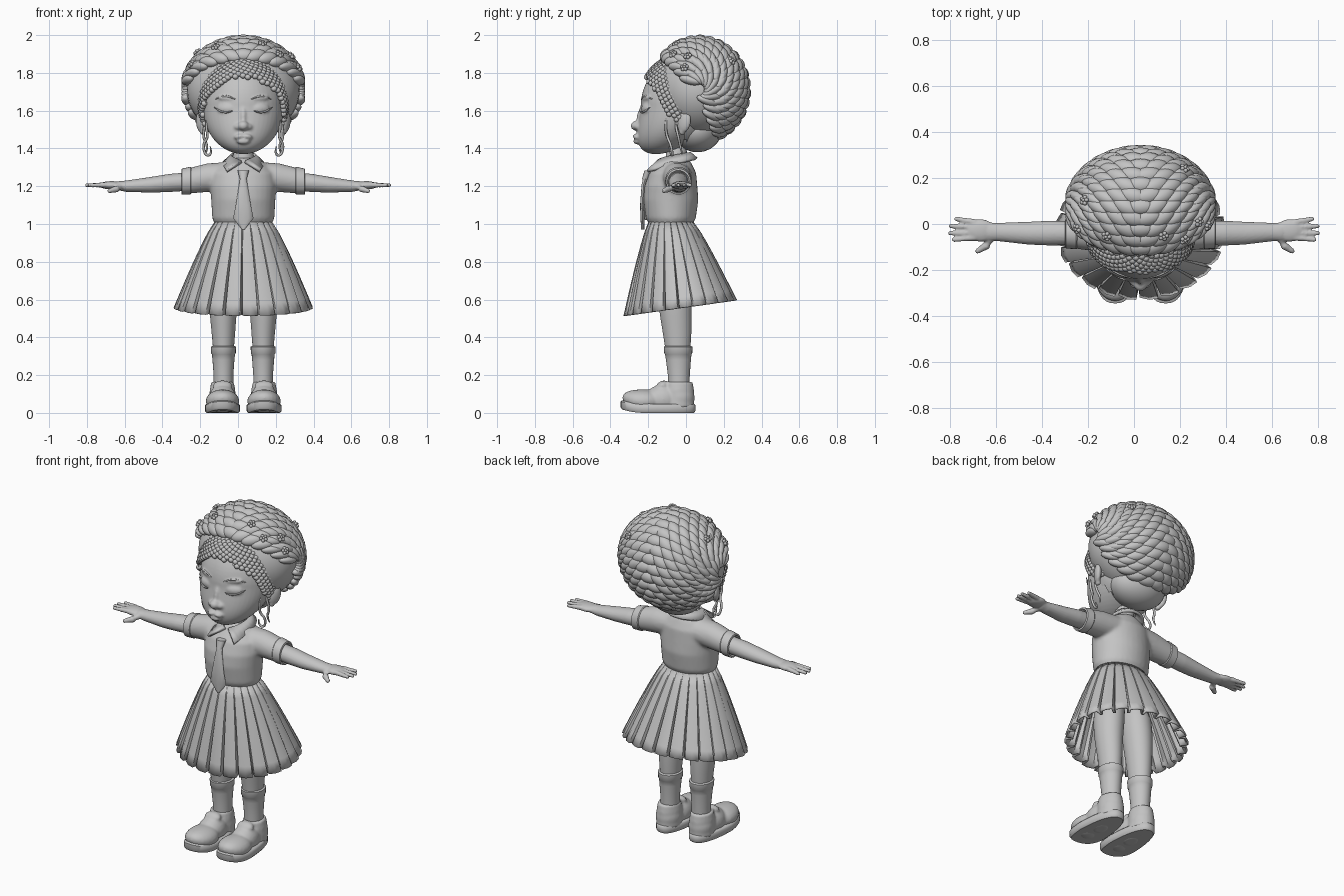
import bpy, bmesh
from math import sin, cos, pi, radians, sqrt, copysign
from mathutils import Matrix, Vector, Euler

if "Cube" in bpy.data.objects:
    bpy.data.objects.remove(bpy.data.objects["Cube"])

CX = 0.028  # body centre line
clay = bpy.data.materials.new("light grey")
clay.use_nodes = True
clay.diffuse_color = (0.55, 0.55, 0.55, 1)
clay.node_tree.nodes["Principled BSDF"].inputs["Base Color"].default_value = clay.diffuse_color


def ball(bm, pos, size, rot=(0, 0, 0), seg=16):
    m = Matrix.LocRotScale(Vector(pos), Euler(rot), Vector(size))
    bmesh.ops.create_uvsphere(bm, u_segments=seg, v_segments=seg * 2 // 3, radius=1, matrix=m)


def loft(bm, rings, axis="z", n=20, power=1.0):
    """Closed skin over elliptic rings (position, centre a, centre b, radius a, radius b)."""
    loops = []
    for p, ca, cb, ra, rb in rings:
        loop = []
        for i in range(n):
            c, s = cos(2 * pi * i / n), sin(2 * pi * i / n)
            a = ca + ra * copysign(abs(c) ** power, c)
            b = cb + rb * copysign(abs(s) ** power, s)
            loop.append(bm.verts.new((a, b, p) if axis == "z" else (p, a, b)))
        loops.append(loop)
    for lo, hi in zip(loops, loops[1:]):
        for i in range(n):
            bm.faces.new((lo[i], lo[i - 1], hi[i - 1], hi[i]))
    bm.faces.new(loops[0])
    bm.faces.new(loops[-1])


def capsule(bm, points, r0, r1):
    """Chain of overlapping balls along a path of points."""
    pts = [Vector(p) for p in points]
    for a, b in zip(pts, pts[1:]):
        for k in range(7):
            t = k / 6
            r = r0 + (r1 - r0) * t
            ball(bm, a.lerp(b, t), (r, r, r), seg=10)


def finish(name, bm, mirror=False, voxel=0, smooth=3, subsurf=0, solid=0, angle=60):
    if mirror:
        copy = bmesh.ops.duplicate(bm, geom=bm.verts[:] + bm.edges[:] + bm.faces[:])["geom"]
        for v in copy:
            if isinstance(v, bmesh.types.BMVert):
                v.co.x *= -1
    bmesh.ops.recalc_face_normals(bm, faces=bm.faces[:])
    me = bpy.data.meshes.new(name)
    bm.to_mesh(me)
    bm.free()
    me.materials.append(clay)
    me.shade_smooth()
    me.set_sharp_from_angle(angle=radians(angle))
    ob = bpy.data.objects.new(name, me)
    ob.location.x = CX
    bpy.context.scene.collection.objects.link(ob)
    if voxel:
        m = ob.modifiers.new("blend", "REMESH")
        m.mode, m.voxel_size, m.use_smooth_shade = "VOXEL", voxel, True
        m = ob.modifiers.new("soften", "SMOOTH")
        m.factor, m.iterations = 0.5, smooth
    if solid:
        m = ob.modifiers.new("thickness", "SOLIDIFY")
        m.thickness, m.offset = solid, 0
    if subsurf:
        ob.modifiers.new("round", "SUBSURF").levels = subsurf
    return ob


def tubes(name, paths, radius, mirror=True):
    """Thin smooth curves swept with a round bevel, tapering at the ends."""
    cu = bpy.data.curves.new(name, "CURVE")
    cu.dimensions, cu.bevel_depth, cu.bevel_resolution = "3D", radius, 2
    for side in (1, -1) if mirror else (1,):
        for path in paths:
            sp = cu.splines.new("NURBS")
            sp.points.add(len(path) - 1)
            sp.use_endpoint_u, sp.order_u = True, 3
            for i, (pt, p) in enumerate(zip(sp.points, path)):
                pt.co = (p[0] * side, p[1], p[2], 1)
                pt.radius = 0.4 if i in (0, len(path) - 1) else 1
    cu.materials.append(clay)
    ob = bpy.data.objects.new(name, cu)
    ob.location.x = CX
    bpy.context.scene.collection.objects.link(ob)


def face_y(x, z):
    """Front surface of the head."""
    h = (z - 1.62) / 0.25
    return -0.03 - 0.21 * sqrt(max(0, 1 - h * h - (x / 0.215) ** 2)) - 0.13 * max(0, -h) ** 1.5


# Head with nose, lips, eyelids and ears
bm = bmesh.new()
ball(bm, (0, -0.03, 1.62), (0.215, 0.21, 0.25), seg=48)
for v in bm.verts:
    v.co.y -= 0.13 * max(0, (1.62 - v.co.z) / 0.25) ** 1.5
ball(bm, (0, -0.26, 1.52), (0.03, 0.034, 0.026))
ball(bm, (0, -0.238, 1.57), (0.018, 0.022, 0.06), (-0.2, 0, 0))
ball(bm, (0, -0.258, 1.437), (0.036, 0.022, 0.015))
for s in (1, -1):
    ball(bm, (s * 0.027, -0.25, 1.514), (0.022, 0.022, 0.018))
    ball(bm, (s * 0.019, -0.26, 1.464), (0.03, 0.022, 0.014), (0, s * 0.2, 0))
    ball(bm, (s * 0.095, face_y(0.095, 1.61) + 0.008, 1.61), (0.048, 0.02, 0.028), (0, 0, s * 0.4))
    ball(bm, (s * 0.08, face_y(0.08, 1.665) + 0.012, 1.665), (0.06, 0.018, 0.016), (0, s * -0.1, s * 0.3))
    ball(bm, (s * 0.225, -0.01, 1.54), (0.02, 0.04, 0.06), (-0.25, 0, s * -0.5))
    ball(bm, (s * 0.215, -0.02, 1.49), (0.015, 0.02, 0.02))
finish("head", bm, voxel=0.007, smooth=4)

lash = [(x, face_y(x, 1.6) - 0.012, 1.6 + dz) for x, dz in
        ((0.055, 0), (0.08, -0.01), (0.11, -0.008), (0.135, 0.004), (0.155, 0.018))]
brow = [(x, face_y(x, 1.67) - 0.004, 1.66 + dz) for x, dz in
        ((0.04, 0), (0.08, 0.018), (0.12, 0.016), (0.15, 0))]
tubes("eyelashes", [lash], 0.005)
tubes("eyebrows", [brow], 0.006)
tubes("hair_wisps", [[(0.19, -0.1, 1.6), (0.2, -0.11, 1.52), (0.185, -0.1, 1.46), (0.215, -0.08, 1.42),
                      (0.2, -0.07, 1.36), (0.165, -0.08, 1.37), (0.175, -0.09, 1.41)],
                     [(0.2, -0.03, 1.6), (0.2, -0.06, 1.54), (0.215, -0.04, 1.46),
                      (0.185, -0.03, 1.41), (0.2, -0.02, 1.37)]], 0.007)

# Nape hair and hair base under the braids
BUN, REACH = Vector((0, 0.07, 1.71)), Vector((0.305, 0.245, 0.262))
bm = bmesh.new()
ball(bm, BUN, REACH * 0.98, seg=36)
ball(bm, (0, 0.06, 1.5), (0.17, 0.13, 0.12), seg=30)
finish("hair_base", bm)


def on_bun(psi, t, grow=1.0):
    """Point, row direction and normal on the bun, along ear-to-ear arches."""
    d = Vector((sin(t), -cos(t) * cos(psi), cos(t) * sin(psi)))
    along = Vector((cos(t), sin(t) * cos(psi), -sin(t) * sin(psi))) * REACH
    normal = Vector((d.x / REACH.x, d.y / REACH.y, d.z / REACH.z)).normalized()
    return BUN + d * REACH * grow, along.normalized(), normal


# Thick braids: tilted strands meeting in chevrons along the centre seam
bm = bmesh.new()
ROWS = 18
for row in range(ROWS):
    psi = radians(45 + 197 * row / (ROWS - 1))
    for i in range(-6, 7):
        t = 0.215 * (i + (0.5 if row % 2 else 0))
        if abs(t) > 1.0 and row % 2:
            continue
        p, along, normal = on_bun(psi, t)
        tilt = 0.55 * max(-1, min(1, t * 4))
        along = Matrix.Rotation(tilt, 3, normal) @ along
        wide = max(0.037 * cos(t), 0.024)
        m = Matrix((along * 0.062, normal.cross(along) * wide, normal * 0.031)).transposed().to_4x4()
        m.translation = p
        bmesh.ops.create_uvsphere(bm, u_segments=14, v_segments=10, radius=1, matrix=m)
finish("braids", bm)

# Small flowers set in the braids
bm = bmesh.new()
for psi, t in ((60, -0.45), (62, 0.3), (52, 0.6), (70, 0.85), (55, 1.05), (55, -0.95), (100, -0.8), (140, 0.6)):
    p, along, normal = on_bun(radians(psi), t, 1.12)
    side = normal.cross(along)
    ball(bm, p + normal * 0.006, (0.008,) * 3, seg=8)
    for k in range(5):
        a = 2 * pi * k / 5
        ball(bm, p + (along * cos(a) + side * sin(a)) * 0.014, (0.01,) * 3, seg=8)
finish("flowers", bm)

# Curly band of hair along the hairline
bm = bmesh.new()
HEAD, CAP = Vector((0, -0.03, 1.64)), Vector((0.228, 0.215, 0.248))
hairline = lambda p: p.z + 1.6 * (p.y + 0.22) - 1.8
ball(bm, HEAD, CAP, seg=48)
bmesh.ops.delete(bm, geom=[f for f in bm.faces if hairline(f.calc_center_median()) < 0], context="FACES")
COUNT = 1300
for i in range(COUNT):
    z = 1 - 2 * (i + 0.5) / COUNT
    r, a = sqrt(1 - z * z), i * pi * (3 - sqrt(5))
    p = HEAD + Vector((r * cos(a), r * sin(a), z)) * CAP
    if -0.01 < hairline(p) < 0.27 and p.z > 1.53:
        ball(bm, p, (0.017, 0.016, 0.015), seg=9)
finish("hairline_curls", bm)

# Neck
bm = bmesh.new()
loft(bm, [(1.26, 0, -0.055, 0.065, 0.065), (1.32, 0, -0.05, 0.054, 0.055), (1.45, 0, -0.05, 0.056, 0.06)])
finish("neck", bm, subsurf=1)

# Shirt body and sleeves
bm = bmesh.new()
loft(bm, [(0.99, 0, -0.08, 0.145, 0.11), (1.03, 0, -0.08, 0.165, 0.132), (1.13, 0, -0.08, 0.17, 0.146),
          (1.2, 0, -0.08, 0.175, 0.14), (1.27, 0, -0.07, 0.168, 0.124), (1.32, 0, -0.06, 0.12, 0.09),
          (1.35, 0, -0.055, 0.065, 0.065)], n=32)
for s in (1, -1):
    loft(bm, [(s * 0.07, -0.05, 1.255, 0.085, 0.075), (s * 0.19, -0.045, 1.245, 0.075, 0.076),
              (s * 0.31, -0.04, 1.225, 0.064, 0.066)], "x", n=24)
finish("shirt", bm, voxel=0.01, smooth=5)

bm = bmesh.new()
loft(bm, [(0.275, -0.04, 1.231, 0.066, 0.069), (0.28, -0.04, 1.23, 0.07, 0.073),
          (0.325, -0.04, 1.224, 0.066, 0.069), (0.328, -0.04, 1.224, 0.058, 0.06),
          (0.31, -0.04, 1.224, 0.05, 0.05)], "x", n=28)
finish("sleeve_cuffs", bm, mirror=True, angle=40)

bm = bmesh.new()
loft(bm, [(1.02, 0, -0.211, 0.016, 0.007), (1.13, 0, -0.225, 0.016, 0.007), (1.26, 0, -0.194, 0.016, 0.007)], n=8)
finish("button_placket", bm)

# Collar: open band with pointed front flaps
bm = bmesh.new()
edges = []
STEPS = 24
for i in range(STEPS + 1):
    u = 2 * i / STEPS - 1
    front, end = u * u, abs(u) ** 8
    a, b = radians(172) * u, radians(140) * u
    g = 1 + 0.3 * end
    inner = (0.062 * sin(a), -0.05 + (0.07 if cos(a) > 0 else 0.1) * cos(a), 1.375 - 0.045 * front)
    outer = (0.105 * g * sin(b), -0.05 + (0.105 if cos(b) > 0 else 0.155) * g * cos(b), 1.345 - 0.065 * front)
    edges.append((bm.verts.new(inner), bm.verts.new(outer)))
for (a, b), (c, d) in zip(edges, edges[1:]):
    bm.faces.new((a, b, d, c))
finish("collar", bm, solid=0.016, angle=40)

# Tie
bm = bmesh.new()
loft(bm, [(1.25, 0, -0.213, 0.016, 0.012), (1.21, 0, -0.224, 0.022, 0.011), (1.1, 0, -0.232, 0.04, 0.011),
          (1.03, 0, -0.23, 0.054, 0.011), (0.97, 0, -0.228, 0.006, 0.009)], n=12)
loft(bm, [(1.282, 0, -0.2, 0.03, 0.02), (1.235, 0, -0.217, 0.017, 0.017)], n=12)
finish("tie", bm, angle=40)

# Pleated skirt and waistband
bm = bmesh.new()
PLEATS, LEVELS = 24, 8
FOLD = ((0, 0.25), (0.4, 0), (0.78, 0), (0.85, 1), (0.96, 1))
rows = []
for j in range(LEVELS + 1):
    t = j / LEVELS
    s = t ** 0.85
    row = []
    for k in range(PLEATS):
        for f, dent in FOLD:
            a = 2 * pi * (k + f) / PLEATS
            fold = 0.04 * t * dent
            x = (0.148 + 0.217 * s - fold) * cos(a)
            y = -0.08 + 0.05 * s + (0.115 + 0.182 * s - fold) * sin(a)
            row.append(bm.verts.new((x, y, 1.01 - 0.455 * t + 0.14 * t * (y + 0.03))))
    rows.append(row)
for hi, lo in zip(rows, rows[1:]):
    for i in range(len(hi)):
        bm.faces.new((hi[i - 1], hi[i], lo[i], lo[i - 1]))
finish("pleated_skirt", bm, solid=0.01, angle=30)

bm = bmesh.new()
loft(bm, [(0.98, 0, -0.08, 0.16, 0.124), (1.0, 0, -0.08, 0.156, 0.12), (1.018, 0, -0.08, 0.15, 0.118)], n=32)
finish("waistband", bm)

# Arms with hands, stretched so both reach equally far from the origin
bm = bmesh.new()
loft(bm, [(0.22, -0.04, 1.23, 0.05, 0.05), (0.38, -0.04, 1.217, 0.054, 0.048), (0.47, -0.04, 1.208, 0.05, 0.042),
          (0.6, -0.035, 1.2, 0.04, 0.03), (0.64, -0.033, 1.203, 0.04, 0.024)], "x")
ball(bm, (0.675, -0.028, 1.205), (0.065, 0.05, 0.022))
for y0, y1, tip in ((0.008, 0.022, 0.775), (-0.015, -0.009, 0.798), (-0.04, -0.04, 0.8), (-0.06, -0.068, 0.785)):
    capsule(bm, [(0.7, y0, 1.207), (tip, y1, 1.205)], 0.015, 0.011)
capsule(bm, [(0.625, -0.055, 1.2), (0.65, -0.095, 1.185), (0.685, -0.118, 1.175)], 0.018, 0.012)
ob = finish("arms", bm, mirror=True, voxel=0.006, smooth=2)
for v in ob.data.vertices:
    v.co.x -= CX * abs(v.co.x) / 0.81

# Legs and socks
bm = bmesh.new()
loft(bm, [(0.1, 0.105, -0.04, 0.048, 0.052), (0.3, 0.105, -0.042, 0.052, 0.062), (0.42, 0.105, -0.046, 0.063, 0.077),
          (0.52, 0.107, -0.055, 0.071, 0.085), (0.62, 0.105, -0.06, 0.082, 0.093),
          (0.85, 0.085, -0.07, 0.09, 0.1)])
finish("legs", bm, mirror=True, subsurf=1)
bm = bmesh.new()
loft(bm, [(0.1, 0.105, -0.038, 0.052, 0.056), (0.2, 0.105, -0.038, 0.052, 0.058), (0.28, 0.105, -0.04, 0.058, 0.066),
          (0.31, 0.105, -0.041, 0.061, 0.07), (0.315, 0.105, -0.041, 0.065, 0.074),
          (0.35, 0.105, -0.042, 0.066, 0.076), (0.355, 0.105, -0.042, 0.058, 0.068)], n=28)
finish("socks", bm, mirror=True, angle=40)


def shape_shoe(bm):
    """Narrow the heel and lift the toe."""
    for v in bm.verts:
        v.co.x = 0.11 + (v.co.x - 0.11) * (1 - 0.9 * max(0, v.co.y + 0.2))
        v.co.z = max(v.co.z, 0) + 1.3 * max(0, -v.co.y - 0.22) ** 2


# Shoes: rounded uppers, tongue, ankle rim and sole
bm = bmesh.new()
ball(bm, (0.11, -0.225, 0.062), (0.089, 0.112, 0.062), seg=24)
ball(bm, (0.11, -0.12, 0.07), (0.08, 0.1, 0.08), seg=24)
ball(bm, (0.11, -0.03, 0.08), (0.085, 0.076, 0.08), seg=24)
ball(bm, (0.11, -0.125, 0.145), (0.055, 0.035, 0.024), (0.5, 0, 0))
loft(bm, [(0.03, 0.11, -0.035, 0.085, 0.08), (0.12, 0.11, -0.035, 0.08, 0.078), (0.165, 0.11, -0.035, 0.07, 0.07)])
shape_shoe(bm)
finish("shoe_uppers", bm, mirror=True, voxel=0.008, smooth=4)
bm = bmesh.new()
loft(bm, [(0, 0.11, -0.148, 0.086, 0.19), (0.01, 0.11, -0.148, 0.094, 0.198), (0.04, 0.11, -0.148, 0.094, 0.198),
          (0.048, 0.11, -0.148, 0.086, 0.19)], n=40, power=0.8)
shape_shoe(bm)
finish("shoe_soles", bm, mirror=True, angle=50)
